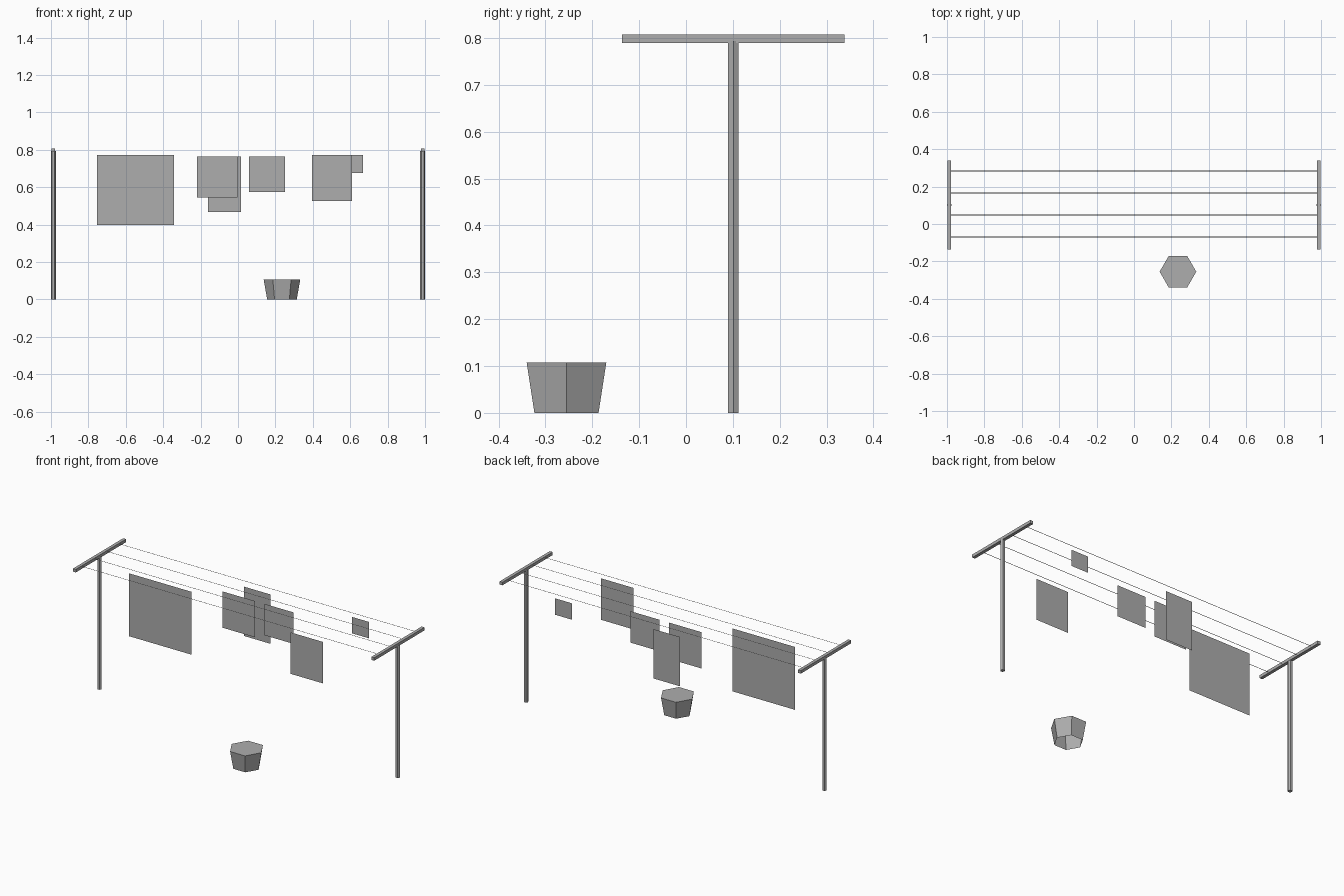
import bpy, bmesh
from math import cos, sin, pi

cube = bpy.data.objects.get("Cube")
if cube:
    bpy.data.objects.remove(cube, do_unlink=True)

# One plain grey for everything
grey = bpy.data.materials.new("plain_grey")
grey.use_nodes = True
colour = (0.42, 0.42, 0.42, 1)
grey.diffuse_color = colour
grey.node_tree.nodes["Principled BSDF"].inputs["Base Color"].default_value = colour


def finish(name, bm, location):
    mesh = bpy.data.meshes.new(name)
    bm.to_mesh(mesh)
    bm.free()
    mesh.materials.append(grey)
    obj = bpy.data.objects.new(name, mesh)
    obj.location = location
    bpy.context.collection.objects.link(obj)
    return obj


def hex_prism(name, location, r_bottom, r_top, height, base=True):
    """Six-sided tapered prism with corners pointing along x."""
    bm = bmesh.new()
    rings = [[bm.verts.new((r * cos(i * pi / 3), r * sin(i * pi / 3), z)) for i in range(6)]
             for r, z in ((r_bottom, 0), (r_top, height))]
    low, high = rings
    for i in range(6):
        j = (i + 1) % 6
        bm.faces.new((low[i], low[j], high[j], high[i]))
    bm.faces.new(high)
    if base:
        bm.faces.new(low[::-1])
    return finish(name, bm, location)


def box(name, location, size):
    bm = bmesh.new()
    bmesh.ops.create_cube(bm, size=1)
    bmesh.ops.scale(bm, vec=size, verts=bm.verts)
    return finish(name, bm, location)


def sheet(name, corners):
    """Single flat four-sided face."""
    bm = bmesh.new()
    bm.faces.new([bm.verts.new(c) for c in corners])
    return finish(name, bm, (0, 0, 0))


END_X, POST_Y, LINE_Z = 0.987, 0.101, 0.798

# Posts and crossbars at both ends
for side, x in (("left", END_X), ("right", -END_X)):
    hex_prism(side + "_post", (x, POST_Y, 0), 0.013, 0.013, 0.793)
    box(side + "_crossbar", (x, POST_Y, LINE_Z), (0.019, 0.475, 0.018))

# Four flat washing lines
line_y = [-0.07, 0.048, 0.166, 0.283]
for n, y in enumerate(line_y):
    w = 0.002
    sheet(f"washing_line_{n + 1}", [(-END_X, y - w, LINE_Z), (END_X, y - w, LINE_Z),
                                    (END_X, y + w, LINE_Z), (-END_X, y + w, LINE_Z)])

# Hanging cloths: line index, x range, z range
cloths = {
    "bed_sheet": (1, -0.754, -0.342, 0.397, 0.773),
    "hand_towel": (2, -0.219, -0.003, 0.546, 0.763),
    "long_towel": (3, -0.160, 0.016, 0.468, 0.763),
    "square_cloth": (2, 0.059, 0.252, 0.575, 0.763),
    "front_towel": (0, 0.396, 0.610, 0.525, 0.773),
    "small_cloth": (3, 0.555, 0.668, 0.675, 0.773),
}
for name, (n, x0, x1, z0, z1) in cloths.items():
    y = line_y[n]
    sheet(name, [(x0, y, z0), (x1, y, z0), (x1, y, z1), (x0, y, z1)])

# Laundry basket, open underneath
hex_prism("laundry_basket", (0.235, -0.255, 0), 0.079, 0.098, 0.107, base=False)
